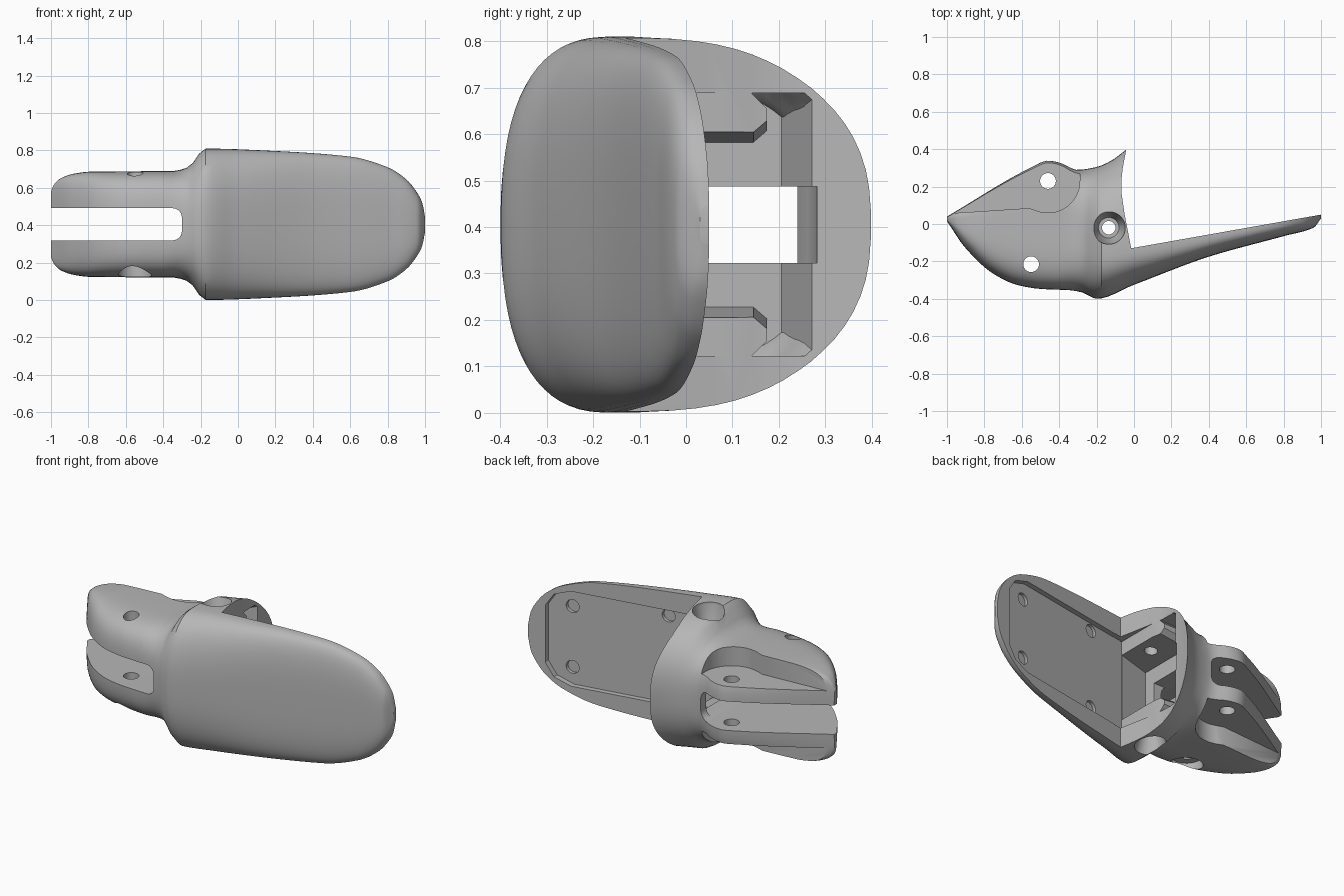
import bpy, bmesh, math

if "Cube" in bpy.data.objects:
    bpy.data.objects.remove(bpy.data.objects["Cube"])

MID = 0.405      # height of the symmetry plane
SLOT = 0.086     # half width of the clevis slot

grey = bpy.data.materials.new("plain grey")
grey.use_nodes = True
grey.diffuse_color = (0.47, 0.47, 0.47, 1)
grey.node_tree.nodes["Principled BSDF"].inputs["Base Color"].default_value = grey.diffuse_color


def smooth(keys, x):
    """Monotone cubic curve through a few (x, value) keys."""
    n = len(keys)
    slopes = [(keys[i + 1][1] - keys[i][1]) / (keys[i + 1][0] - keys[i][0]) for i in range(n - 1)]
    tangents = [slopes[0]]
    for a, b in zip(slopes, slopes[1:]):
        tangents.append(2 * a * b / (a + b) if a * b > 0 else 0)
    tangents.append(slopes[-1])
    x = min(max(x, keys[0][0]), keys[-1][0])
    i = 0
    while i < n - 2 and x > keys[i + 1][0]:
        i += 1
    w = keys[i + 1][0] - keys[i][0]
    t = (x - keys[i][0]) / w
    u = 1 - t
    return (keys[i][1] * (1 + 2 * t) * u * u + tangents[i] * w * t * u * u
            + keys[i + 1][1] * t * t * (3 - 2 * t) - tangents[i + 1] * w * t * t * u)


def rim(x):
    """The straight inner face of the paddle."""
    return -0.127 + 0.177 * x


FRONT = [(-1, .015), (-.9, -.13), (-.75, -.268), (-.62, -.328), (-.5, -.348), (-.35, -.355),
         (-.28, -.365), (-.2, -.4), (0, -.325), (.4, -.175), (.8, -.065), (.96, -.02), (1, .03)]
BACK = [(-1, .04), (-.55, .303), (-.46, .34), (-.4, .33), (-.3, .29), (-.2, .305),
        (-.12, .34), (-.04, .4), (0, .43)]
HALF = [(-1, .175), (-.985, .21), (-.95, .245), (-.88, .27), (-.78, .282), (-.35, .285),
        (-.28, .3), (-.23, .34), (-.2, .388), (-.17, .405), (.2, .392), (.6, .362),
        (.8, .305), (.9, .24), (.96, .165), (.985, .115), (1, .04)]
CENTRE = [(-1, .025), (-.8, .01), (-.35, -.04), (-.18, rim(-.18))]
BACK_POWER = [(-.4, 4), (-.2, 2.5)]
FRONT_POWER = [(-.4, 4), (-.2, 2.55), (.3, 3.2)]


def finish(name, bm):
    bmesh.ops.recalc_face_normals(bm, faces=bm.faces)
    if bm.calc_volume(signed=True) < 0:
        bmesh.ops.reverse_faces(bm, faces=bm.faces)
    mesh = bpy.data.meshes.new(name)
    bm.to_mesh(mesh)
    bm.free()
    obj = bpy.data.objects.new(name, mesh)
    bpy.context.collection.objects.link(obj)
    mesh.materials.append(grey)
    return obj


def skin(name, rings):
    """Close a stack of equal rings of points into a solid."""
    bm = bmesh.new()
    rings = [[bm.verts.new(p) for p in ring] for ring in rings]
    for a, b in zip(rings, rings[1:]):
        for k in range(len(a)):
            j = (k + 1) % len(a)
            bm.faces.new((a[k], a[j], b[j], b[k]))
    bm.faces.new(rings[0])
    bm.faces.new(rings[-1])
    return finish(name, bm)


def loft(name, x0, x1, steps, inset=0.0):
    rings, sides = [], 72
    for s in range(steps + 1):
        x = x0 + (x1 - x0) * (0.5 - 0.5 * math.cos(math.pi * s / steps))
        mid = smooth(CENTRE, x) if x < -.18 else rim(x)
        half = smooth(HALF, x) - inset
        ring = []
        for k in range(sides):
            a = 2 * math.pi * (k + .5) / sides
            c, q = math.cos(a), math.sin(a)
            p = 2 / smooth(BACK_POWER if q > 0 else FRONT_POWER, x)
            depth = smooth(BACK, x) - inset - mid if q > 0 else mid - smooth(FRONT, x) - inset
            ring.append((x, mid + math.copysign(abs(q) ** p, q) * depth,
                         MID + math.copysign(abs(c) ** p, c) * half))
        rings.append(ring)
    return skin(name, rings)


def prism(name, points, low, high, axis="z"):
    """Extrude an outline along z (points are x, y) or along y (points are x, z)."""
    rings = []
    for level in (low, high):
        ring = []
        for u, v in points:
            h = level(u) if callable(level) else level
            ring.append((u, v, h) if axis == "z" else (u, h, v))
        rings.append(ring)
    return skin(name, rings)


def arc(x, y, r, start, end, steps):
    angles = [math.radians(start + (end - start) * i / steps) for i in range(steps + 1)]
    return [(x + r * math.cos(a), y + r * math.sin(a)) for a in angles]


def disc(x, y, r):
    return arc(x, y, r, 0, 350, 35)


def combine(target, tool, operation="DIFFERENCE"):
    tool.hide_render = True
    mod = target.modifiers.new("cut", "BOOLEAN")
    mod.operation, mod.solver, mod.object = operation, "EXACT", tool
    bpy.context.view_layer.objects.active = target
    bpy.ops.object.modifier_apply(modifier=mod.name)
    bpy.data.objects.remove(tool)


# Whole shell: clevis, flared socket and paddle in one skin
body = loft("finger_shell", -1, 1, 90)

# Trim to the curved socket mouth and the flat inner paddle face
mouth = [(-.03, .8), (-.04, .42), (-.043, .39), (-.06, .3), (-.068, .23), (-.066, .16),
         (-.05, .05), (-.015, rim(-.015)), (1.2, rim(1.2)), (1.2, .8)]
combine(body, prism("mouth_cut", mouth, -.2, 1.2))

# Socket cavity, shaped around the tapered bosses that stay inside it
cavity = loft("cavity_cut", -.25, .03, 14, inset=.016)
block = [(-.4, MID - .283), (.2, MID - .283), (.2, MID + .283), (-.4, MID + .283)]
combine(cavity, prism("cavity_limit", block, lambda x: rim(x) - .03,
                      lambda x: .272 + .35 * (x + .06), "y"), "INTERSECT")
for sign in (1, -1):
    rings = []
    for x, under in ((-.4, .16), (-.055, .2)):
        outline = [(.142, .282), (.174, .25), (.174, under + .025), (.145, under),
                   (-.3, under), (-.3, .4), (.142, .4)]
        rings.append([(x, y, MID + sign * z) for y, z in outline])
    combine(cavity, skin("boss_space", rings))
combine(body, cavity)

# Shallow recess in the paddle
side = [(-.054, .281), (.75, .281), (.85, .245), (.9, .17)]
recess = [(x, MID + z) for x, z in side] + [(x, MID - z) for x, z in reversed(side)]
combine(body, prism("recess_cut", recess, lambda x: rim(x) - .031, lambda x: rim(x) + .08, "y"))

# Clevis slot with rounded inner corners, and its window into the socket
r = .05
slot = ([(-1.2, MID - SLOT)] + arc(-.3 - r, MID - SLOT + r, r, -90, 0, 6)
        + arc(-.3 - r, MID + SLOT - r, r, 0, 90, 6) + [(-1.2, MID + SLOT)])
combine(body, prism("slot_cut", slot, -.8, .8, "y"))
window = [(-.42, -.13), (-.1, -.13), (-.03, -.1), (-.03, .283), (-.16, .278),
          (-.24, .262), (-.28, .24), (-.42, .24)]
combine(body, prism("window_cut", window, MID - SLOT + .004, MID + SLOT - .004))

# Stepped pockets that leave the thin prongs
pocket = ([(-1.2, .03), (-.97, .058), (-.56, .085)] + arc(-.46, .23, .17, -108, 0, 14)
          + [(-.29, .7), (-1.2, .7)])
for sign in (1, -1):
    combine(body, prism("pocket_cut", pocket, MID + sign * .17, MID + sign * .6))

# Pin holes, with counterbores and flared screw seats
for x, y, radius in ((-.46, .23, .042), (-.55, -.215, .042), (-.135, -.02, .036)):
    combine(body, prism("pin_hole_cut", disc(x, y, radius), -.3, 1.2))
combine(body, prism("pin_head_cut", disc(-.55, -.215, .088), -.3, .19))
for sign in (1, -1):
    rings = [[(x, y, MID + sign * h) for x, y in disc(-.135, -.02, radius)]
             for radius, h in ((.055, .287), (.088, .39), (.09, .6))]
    combine(body, skin("screw_seat_cut", rings))

# Shallow round sockets in the paddle recess
for x, z in ((.76, .18), (.2, .236)):
    for sign in (1, -1):
        combine(body, prism("dimple_cut", disc(x, MID + sign * z, .038),
                            lambda u: rim(u) - .05, lambda u: rim(u) + .02, "y"))

body.data.materials.clear()
body.data.materials.append(grey)
for face in body.data.polygons:
    face.material_index = 0
bpy.ops.object.select_all(action="DESELECT")
body.select_set(True)
bpy.context.view_layer.objects.active = body
bpy.ops.object.shade_smooth_by_angle(angle=math.radians(32))
